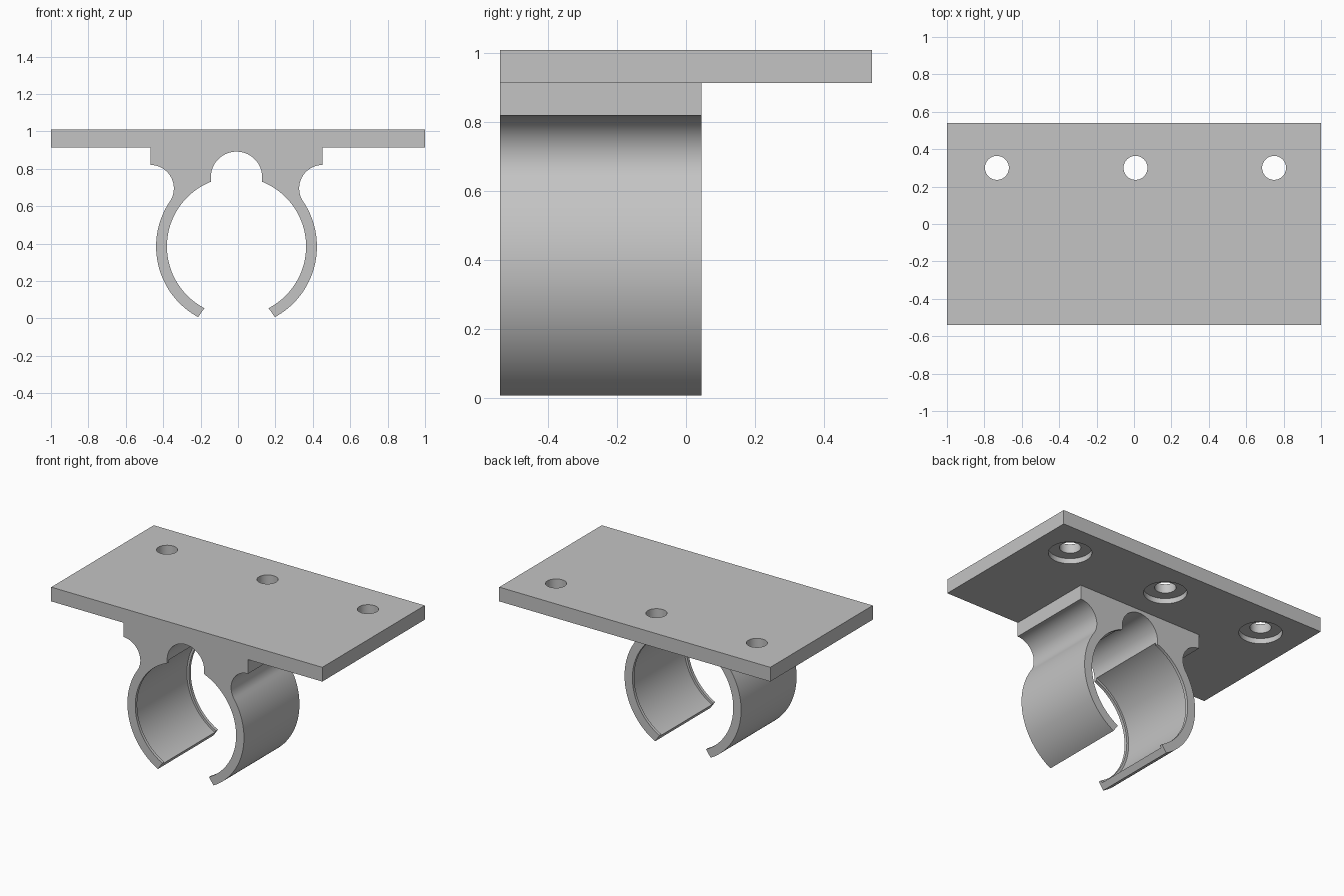
import bpy
import bmesh
from math import sin, cos, radians, atan2, sqrt, pi, degrees
from mathutils import Matrix

if "Cube" in bpy.data.objects:
    bpy.data.objects.remove(bpy.data.objects["Cube"], do_unlink=True)

# One plain grey for everything
GREY = (0.55, 0.55, 0.55, 1)
grey = bpy.data.materials.new("light_grey")
grey.use_nodes = True
grey.diffuse_color = GREY
grey.node_tree.nodes["Principled BSDF"].inputs["Base Color"].default_value = GREY

FRONT, BACK = -0.54, 0.54
CLIP_BACK = 0.045
PLATE_BOTTOM, PLATE_TOP = 0.915, 1.01
AXIS_X, RING_Z = -0.008, 0.385


def make_object(name, bm):
    bmesh.ops.recalc_face_normals(bm, faces=bm.faces)
    mesh = bpy.data.meshes.new(name)
    bm.to_mesh(mesh)
    bm.free()
    mesh.materials.append(grey)
    obj = bpy.data.objects.new(name, mesh)
    bpy.context.collection.objects.link(obj)
    return obj


def cylinder(name, radius, depth, matrix):
    bm = bmesh.new()
    bmesh.ops.create_cone(bm, cap_ends=True, segments=96, radius1=radius,
                          radius2=radius, depth=depth, matrix=matrix)
    obj = make_object(name, bm)
    obj.hide_render = True
    return obj


def activate(obj):
    bpy.ops.object.select_all(action='DESELECT')
    obj.select_set(True)
    bpy.context.view_layer.objects.active = obj


def cut(obj, cutter):
    mod = obj.modifiers.new("cut", 'BOOLEAN')
    mod.operation = 'DIFFERENCE'
    mod.solver = 'EXACT'
    mod.object = cutter
    activate(obj)
    bpy.ops.object.modifier_apply(modifier=mod.name)
    bpy.data.objects.remove(cutter, do_unlink=True)


def smooth(obj):
    activate(obj)
    bpy.ops.object.shade_smooth_by_angle(angle=radians(30))


def arc(cx, cz, r, start, end, steps):
    """Points on a circle between two angles in degrees."""
    angles = [radians(start + (end - start) * i / steps) for i in range(steps + 1)]
    return [(cx + r * cos(a), cz + r * sin(a)) for a in angles]


# Mounting plate with three counterbored screw holes
bm = bmesh.new()
bmesh.ops.create_cube(bm, size=1, matrix=Matrix.Translation((0, 0, (PLATE_BOTTOM + PLATE_TOP) / 2))
                      @ Matrix.Diagonal((2, BACK - FRONT, PLATE_TOP - PLATE_BOTTOM, 1)))
plate = make_object("mounting_plate", bm)
for x in (-0.733, 0.008, 0.749):
    cut(plate, cylinder("screw_hole", 0.064, 0.4, Matrix.Translation((x, 0.3, PLATE_TOP))))
    cut(plate, cylinder("counterbore", 0.13, 0.07, Matrix.Translation((x, 0.3, PLATE_BOTTOM))))
smooth(plate)

# Right half of the clip profile, measured from the clip axis
OUTER, INNER = 0.43, 0.372
SHOULDER, FILLET = 0.46, 0.125
fillet_z = RING_Z + sqrt((OUTER + FILLET) ** 2 - SHOULDER ** 2)
tangent = degrees(atan2(fillet_z - RING_Z, SHOULDER))
NOTCH, NOTCH_Z = 0.137, 0.755
notch_foot = degrees(atan2(sqrt(INNER ** 2 - NOTCH ** 2), NOTCH))
half = [(0, PLATE_BOTTOM), (SHOULDER, PLATE_BOTTOM)]
half += arc(SHOULDER, fillet_z, FILLET, 90, 180 + tangent, 24)
half += arc(0, RING_Z, OUTER, tangent, -61.5, 40)[1:]
half += arc(0, RING_Z, INNER, -62.5, notch_foot, 56)
half += arc(0, NOTCH_Z, NOTCH, 0, 90, 20)

# Spring clip: mirrored profile extruded along the depth
outline = half + [(-x, z) for x, z in reversed(half[1:-1])]
bm = bmesh.new()
face = bm.faces.new([bm.verts.new((AXIS_X + x, FRONT, z)) for x, z in outline])
extruded = bmesh.ops.extrude_face_region(bm, geom=[face], use_keep_orig=True)
moved = [g for g in extruded["geom"] if isinstance(g, bmesh.types.BMVert)]
bmesh.ops.translate(bm, verts=moved, vec=(0, CLIP_BACK - FRONT, 0))
clip = make_object("spring_clip", bm)

# Shallow groove inside the ring, leaving a small lip at both ends
LIP, GROOVE = 0.02, 0.015
place = Matrix.Translation((AXIS_X, (FRONT + CLIP_BACK) / 2, RING_Z)) @ Matrix.Rotation(pi / 2, 4, 'X')
cut(clip, cylinder("groove_cutter", INNER + GROOVE, CLIP_BACK - FRONT - 2 * LIP, place))
smooth(clip)
